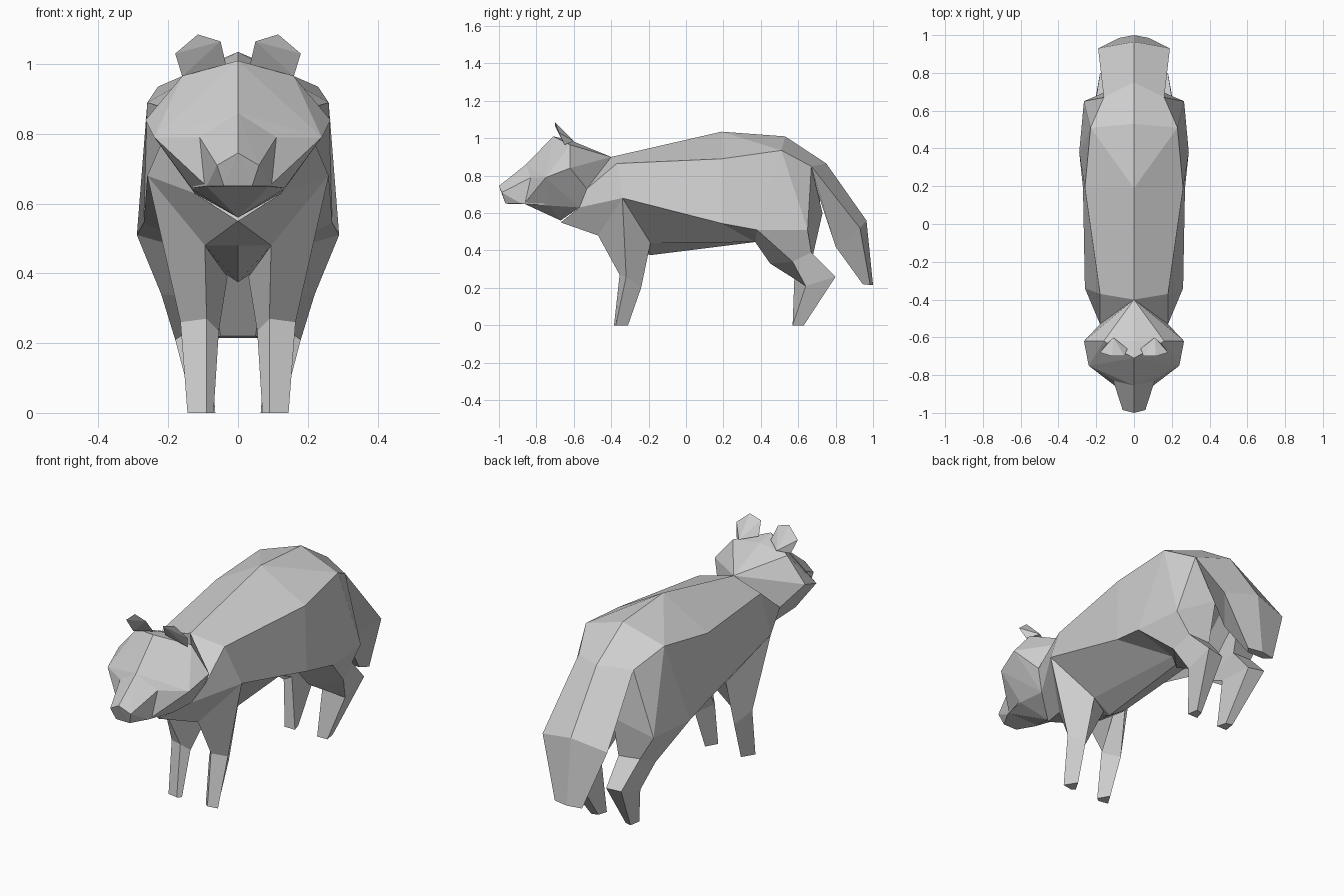
import bpy, bmesh

fur = bpy.data.materials.new("grey_fur")
fur.diffuse_color = (0.62, 0.62, 0.62, 1)


def finish(name, bm):
    bmesh.ops.recalc_face_normals(bm, faces=bm.faces[:])
    mesh = bpy.data.meshes.new(name)
    bm.to_mesh(mesh)
    bm.free()
    mesh.materials.append(fur)
    obj = bpy.data.objects.new(name, mesh)
    bpy.context.collection.objects.link(obj)
    return obj


def loft(name, rings, closed=False, cap=True):
    """Skin rings of points on both sides of x = 0; shared points are welded."""
    bm = bmesh.new()
    cache = {}

    def face(points, side):
        verts = []
        for x, y, z in points:
            key = (round(x * side, 4) + 0.0, y, z)
            if key not in cache:
                cache[key] = bm.verts.new(key)
            if cache[key] not in verts:
                verts.append(cache[key])
        if len(verts) > 2 and not bm.faces.get(verts):
            bm.faces.new(verts)

    for side in (1, -1):
        for a, b in zip(rings, rings[1:]):
            n = len(a)
            for i in range(n if closed else n - 1):
                j = (i + 1) % n
                face((a[i], a[j], b[j], b[i]), side)
        if cap:
            face(rings[-1], side)
    return finish(name, bm)


def hull(name, points, sides=(1,), symmetric=True, open_back=False):
    """Faceted convex part, either spanning x = 0 or repeated on each side."""
    bm = bmesh.new()
    for side in sides:
        pts = {(x * side, y, z) for x, y, z in points}
        if symmetric:
            pts |= {(-x, y, z) for x, y, z in pts if x}
        verts = [bm.verts.new(p) for p in sorted(pts)]
        bmesh.ops.convex_hull(bm, input=verts)
    if open_back:
        bm.normal_update()
        back = [f for f in bm.faces if f.normal.y > 0.5]
        bmesh.ops.delete(bm, geom=back, context='FACES')
    return finish(name, bm)


# Torso: half rings running from spine to belly
loft("torso", [
    [(0, -.40, .90), (.18, -.53, .73), (.125, -.57, .63), (0, -.67, .55), (0, -.67, .55)],
    [(0, -.40, .90), (.18, -.37, .865), (.26, -.34, .68), (.095, -.47, .48), (0, -.47, .48)],
    [(0, -.40, .90), (.18, -.37, .865), (.26, -.34, .68), (.10, -.19, .44), (0, -.19, .375)],
    [(0, .19, 1.035), (.26, .19, .89), (.27, .19, .545), (.06, .37, .445), (0, .37, .445)],
    [(0, .19, 1.035), (.23, .51, .935), (.29, .38, .51), (.06, .37, .445), (0, .37, .445)],
    [(0, .53, 1.01), (.23, .51, .935), (.265, .65, .51), (.09, .55, .44), (0, .55, .46)],
    [(0, .75, .865), (.16, .67, .85), (.265, .65, .51), (.08, .73, .60), (0, .71, .62)],
], cap=True)

# Tail: half rings from root to tip
loft("tail", [
    [(0, .75, .865), (.16, .67, .85), (.08, .70, .72), (0, .71, .72)],
    [(0, .965, .56), (.19, .93, .52), (.08, .80, .42), (0, .80, .42)],
    [(0, 1.0, .215), (.08, .985, .215), (.05, .945, .22), (0, .945, .22)],
])

# Legs: four-sided rings from shoulder or hip down to the foot
loft("front_legs", [
    [(.095, -.47, .48), (.26, -.34, .68), (.10, -.19, .44), (.03, -.20, .39)],
    [(.09, -.355, .27), (.165, -.32, .26), (.115, -.24, .20), (.055, -.32, .235)],
    [(.09, -.385, 0), (.145, -.375, 0), (.105, -.31, 0), (.07, -.37, 0)],
], closed=True)
loft("hind_legs", [
    [(.06, .37, .445), (.29, .38, .51), (.265, .65, .51), (.08, .73, .60)],
    [(.10, .45, .33), (.22, .57, .34), (.20, .67, .39), (.08, .68, .38)],
    [(.09, .58, .27), (.18, .64, .21), (.18, .80, .26), (.085, .79, .25)],
    [(.065, .57, 0), (.125, .57, 0), (.115, .63, 0), (.08, .62, 0)],
], closed=True)

# Head: skull, muzzle and ears
hull("skull", [
    (0, -.40, .90), (.18, -.53, .73), (.265, -.62, .84), (.24, -.75, .79),
    (.16, -.62, .965), (0, -.71, 1.01), (0, -.62, .99), (0, -.855, .86),
    (.11, -.83, .79), (.09, -.865, .65), (.13, -.73, .64), (.125, -.57, .63),
    (0, -.67, .56),
])
hull("muzzle", [
    (0, -.855, .86), (.11, -.83, .79), (.09, -.88, .65), (.13, -.75, .645),
    (0, -1, .745), (.06, -.985, .71), (.04, -.965, .65), (0, -.965, .65),
], open_back=True)
hull("ears", [
    (.05, -.70, 1.065), (.115, -.70, 1.085), (.18, -.68, 1.03),
    (.16, -.65, .965), (.035, -.66, 1.0), (.11, -.60, .985),
], sides=(1, -1), symmetric=False)
